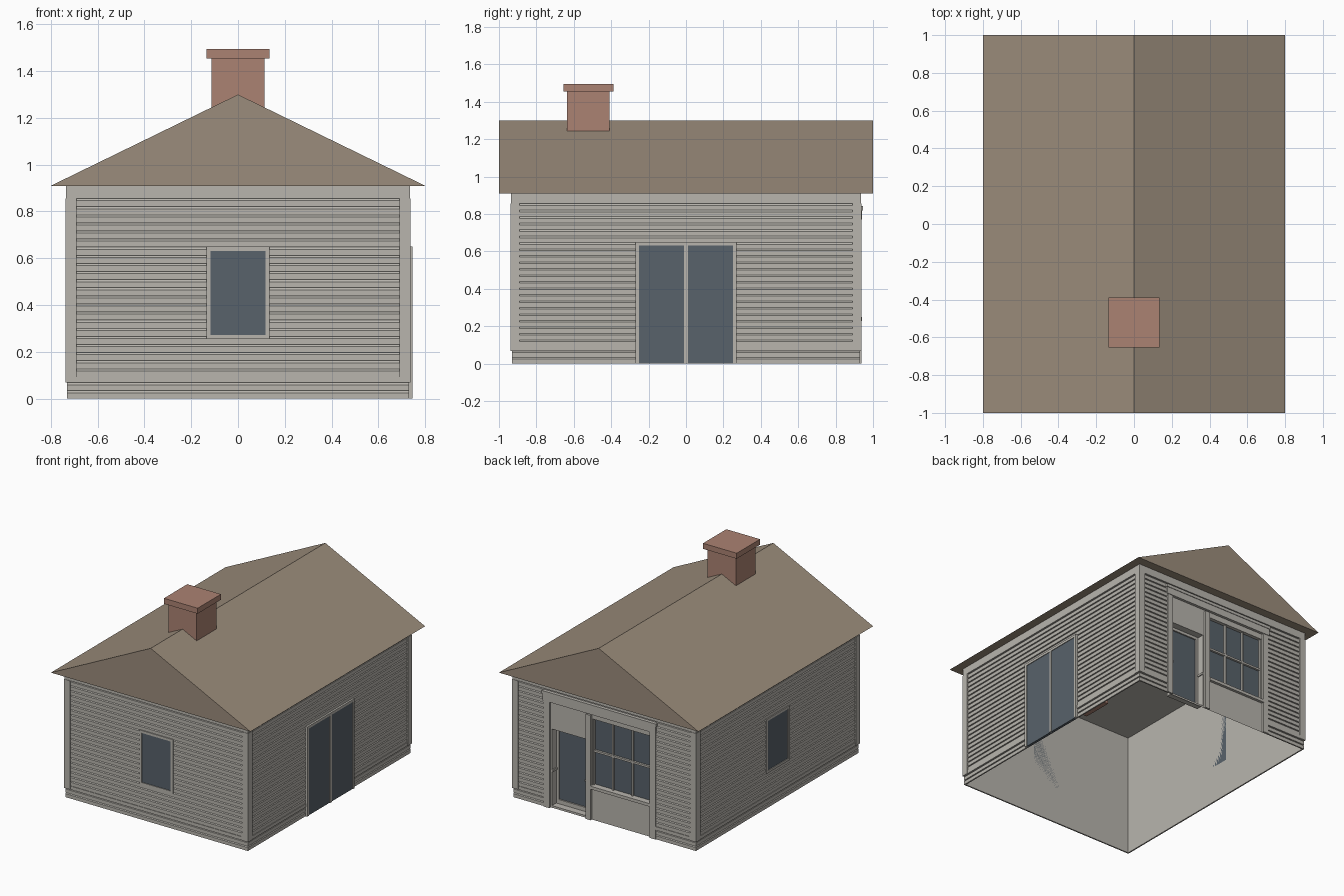
import bpy, bmesh, math
from mathutils import Matrix

cube = bpy.data.objects.get("Cube")
if cube:
    bpy.data.objects.remove(cube, do_unlink=True)


def material(name, rgb):
    m = bpy.data.materials.new(name)
    m.use_nodes = True
    m.diffuse_color = (*rgb, 1)
    m.node_tree.nodes["Principled BSDF"].inputs["Base Color"].default_value = (*rgb, 1)
    return m


GREY = material("grey_paint", (0.48, 0.46, 0.42))
BROWN = material("brown_roof", (0.33, 0.265, 0.2))
BRICK = material("red_brick", (0.41, 0.225, 0.17))
GLASS = material("dark_glass", (0.098, 0.122, 0.145))

# Half sizes of the house, and depths relative to the wall face
HX, HY, TOP = 0.735, 0.935, 0.91
SHELL, BOARD, GROOVE, PROUD = -0.014, -0.004, -0.012, 0.003


def finish(name, bm, mats, angle=0):
    mesh = bpy.data.meshes.new(name)
    bm.transform(Matrix.Rotation(math.radians(angle), 4, "Z"))
    bm.to_mesh(mesh)
    bm.free()
    for m in mats:
        mesh.materials.append(m)
    ob = bpy.data.objects.new(name, mesh)
    bpy.context.collection.objects.link(ob)
    return ob


def add_box(bm, x0, x1, y0, y1, z0, z1, mat=0):
    size = Matrix.Diagonal((x1 - x0, y1 - y0, z1 - z0, 1))
    mid = Matrix.Translation(((x0 + x1) / 2, (y0 + y1) / 2, (z0 + z1) / 2))
    made = bmesh.ops.create_cube(bm, size=1, matrix=mid @ size)
    for f in {f for v in made["verts"] for f in v.link_faces}:
        f.material_index = mat


def box_object(name, mat, *bounds):
    bm = bmesh.new()
    add_box(bm, *bounds)
    return finish(name, bm, [mat])


class Wall:
    """A wall built facing -y, then turned into place."""

    def __init__(self, name, angle, half, dist):
        self.name, self.angle, self.half, self.dist = name, angle, half, dist

    def boxes(self, part, items):
        # items: u0, u1, inner depth, outer depth, z0, z1, material
        bm = bmesh.new()
        for u0, u1, d0, d1, z0, z1, mat in items:
            add_box(bm, u0, u1, -self.dist - d1, -self.dist - d0, z0, z1, mat)
        return finish(f"{self.name}_{part}", bm, [GREY, GLASS], self.angle)

    def sheet(self, part, us, zs, recesses=()):
        # Grid sheet; each recess is u0, u1, z0, z1, depth, with a glazed back
        bm = bmesh.new()
        rows = [[bm.verts.new((u, -self.dist - SHELL, z)) for u in us] for z in zs]
        for a, b in zip(rows, rows[1:]):
            for i in range(len(us) - 1):
                bm.faces.new((a[i], a[i + 1], b[i + 1], b[i]))
        for u0, u1, z0, z1, depth in recesses:
            faces = [f for f in bm.faces if u0 < f.calc_center_median().x < u1
                     and z0 < f.calc_center_median().z < z1
                     and f.normal.y < 0.5 and f.material_index == 0]
            out = bmesh.ops.extrude_face_region(bm, geom=faces)["geom"]
            moved = [g for g in out if isinstance(g, bmesh.types.BMVert)]
            bmesh.ops.translate(bm, verts=moved, vec=(0, depth, 0))
            for f in [g for g in out if isinstance(g, bmesh.types.BMFace)]:
                f.material_index = 1
            bmesh.ops.delete(bm, geom=[f for f in faces if f.is_valid], context="FACES_ONLY")
        finish(f"{self.name}_{part}", bm, [GREY, GLASS], self.angle)

    def boards(self, part, spans, z0, z1, count):
        # Lapped boards swept along the wall
        pitch = (z1 - z0) / count
        prof = [(SHELL, z0)]
        for i in range(count):
            z = z0 + i * pitch
            prof += [(BOARD, z), (BOARD, z + 0.74 * pitch), (GROOVE, z + pitch)]
        prof.append((SHELL, z1))
        bm = bmesh.new()
        for u0, u1 in spans:
            pairs = [[bm.verts.new((u, -self.dist - d, z)) for u in (u0, u1)] for d, z in prof]
            for (a, b), (c, d) in zip(pairs, pairs[1:]):
                bm.faces.new((a, b, d, c))
        finish(f"{self.name}_{part}", bm, [GREY], self.angle)

    def frame(self, part, half, z0, z1, out, trim=0.018, sill=True, mullion=0):
        top = z1 - trim
        low = z0 + trim if sill else z0
        items = [(-half, trim - half, SHELL, out, z0, z1, 0),
                 (half - trim, half, SHELL, out, z0, z1, 0),
                 (trim - half, half - trim, SHELL, out, top, z1, 0),
                 (trim - half, half - trim, SHELL, out - 0.005, low, top, 1)]
        if sill:
            items.append((trim - half, half - trim, SHELL, out, z0, low, 0))
        if mullion:
            items.append((-mullion, mullion, SHELL, out, low, top, 0))
        self.boxes(part, items)


front = Wall("front", 0, HX, HY)
left = Wall("left", 90, HY, HX)
back = Wall("back", 180, HX, HY)
right = Wall("right", 270, HY, HX)

# Shop front extents along the back wall
SHOP0, SHOP1 = -0.485, 0.41
DOOR = (-0.43, -0.16, 0.015, 0.57, 0.06)
PANES = (-0.105, 0.36, 0.25, 0.73, 0.025)

for w in (front, left, back, right):
    h, inner, edge = w.half, w.half - 0.045, w.half + SHELL
    spans, base = [(-inner, inner)], [(-h - BOARD, h + BOARD)]
    if w is back:
        spans = [(-inner, SHOP0), (SHOP1, inner)]
        base = [(-h - BOARD, SHOP0), (SHOP1, h + BOARD)]
        us = [-edge, DOOR[0], DOOR[1], PANES[0], PANES[1], edge]
        w.sheet("shell", us, [0, DOOR[2], PANES[2], DOOR[3], PANES[3], TOP], (DOOR, PANES))
    else:
        w.sheet("shell", [-edge, edge], [0, TOP])
    w.boards("siding", spans, 0.093, 0.855, 22)
    w.boards("base_boards", base, 0, 0.068, 2)
    trim = [(-h, h, SHELL, 0, 0.855, TOP, 0)]
    for s in (-1, 1):
        u0, u1 = sorted((s * inner, s * (h + PROUD)))
        trim.append((u0, u1, SHELL, PROUD, 0.068, 0.855, 0))
    trim += [(u0, u1, SHELL, 0, 0.068, 0.093, 0) for u0, u1 in base]
    w.boxes("trim", trim)

# Plain windows and the glazed double door
front.frame("window", 0.135, 0.255, 0.65, PROUD)
right.frame("window", 0.135, 0.255, 0.65, PROUD)
left.frame("double_door", 0.27, 0, 0.65, 0.01, sill=False, mullion=0.01)

# Shop front: pilasters, cornice and sill
back.boxes("pilasters", [
    (SHOP0, SHOP0 + 0.045, SHELL, 0.002, 0, 0.77, 0),
    (-0.15, -0.11, SHELL, 0.002, 0, 0.76, 0),
    (SHOP1 - 0.045, SHOP1, SHELL, 0.002, 0, 0.77, 0)])
back.boxes("cornice", [
    (SHOP0 - 0.005, SHOP1 + 0.005, SHELL, 0.006, 0.77, 0.82, 0),
    (SHOP0 - 0.012, SHOP1 + 0.012, SHELL, 0.01, 0.82, 0.842, 0)])
back.boxes("window_sill", [(-0.11, SHOP1 - 0.045, SHELL, 0.006, 0.228, 0.25, 0)])

# Glazing bars of the shop window, three panes by two
deep = SHELL - PANES[4]
width = PANES[1] - PANES[0]
bars = [(PANES[0], PANES[1], deep, deep + 0.015, 0.488, 0.502, 0)]
for i in range(4):
    u = PANES[0] + width * i / 3
    bars.append((u - 0.006, u + 0.006, deep, deep + 0.015, PANES[2], PANES[3], 0))
back.boxes("glazing_bars", bars)

# Door frame and side rails inside the recess
deep = SHELL - DOOR[4]
d0, d1, z0, z1 = DOOR[:4]
back.boxes("door_frame", [
    (d0, d0 + 0.02, deep, deep + 0.01, z0, z1, 0),
    (d1 - 0.02, d1, deep, deep + 0.01, z0, z1, 0),
    (d0, d1, deep, deep + 0.01, z1 - 0.02, z1, 0),
    (d0, d1, deep, deep + 0.01, z0, z0 + 0.03, 0),
    (d0, d0 + 0.008, deep, SHELL, 0.26, 0.275, 0),
    (d1 - 0.008, d1, deep, SHELL, 0.26, 0.275, 0)])

# Ceiling
box_object("ceiling", GREY, -0.72, 0.72, -0.92, 0.92, 0.9, 0.908)

# Gabled roof prism
bm = bmesh.new()
ends = [[bm.verts.new((x, y, z)) for x, z in ((-0.8, TOP), (0.8, TOP), (0, 1.3))] for y in (-1, 1)]
bm.faces.new(ends[0])
bm.faces.new(ends[1][::-1])
for i in range(3):
    j = (i + 1) % 3
    bm.faces.new((ends[0][i], ends[1][i], ends[1][j], ends[0][j]))
bmesh.ops.recalc_face_normals(bm, faces=bm.faces)
finish("roof", bm, [BROWN])

# Chimney
box_object("chimney_shaft", BRICK, -0.113, 0.113, -0.635, -0.41, 0.72, 1.46)
box_object("chimney_cap", BRICK, -0.135, 0.135, -0.655, -0.388, 1.455, 1.495)
